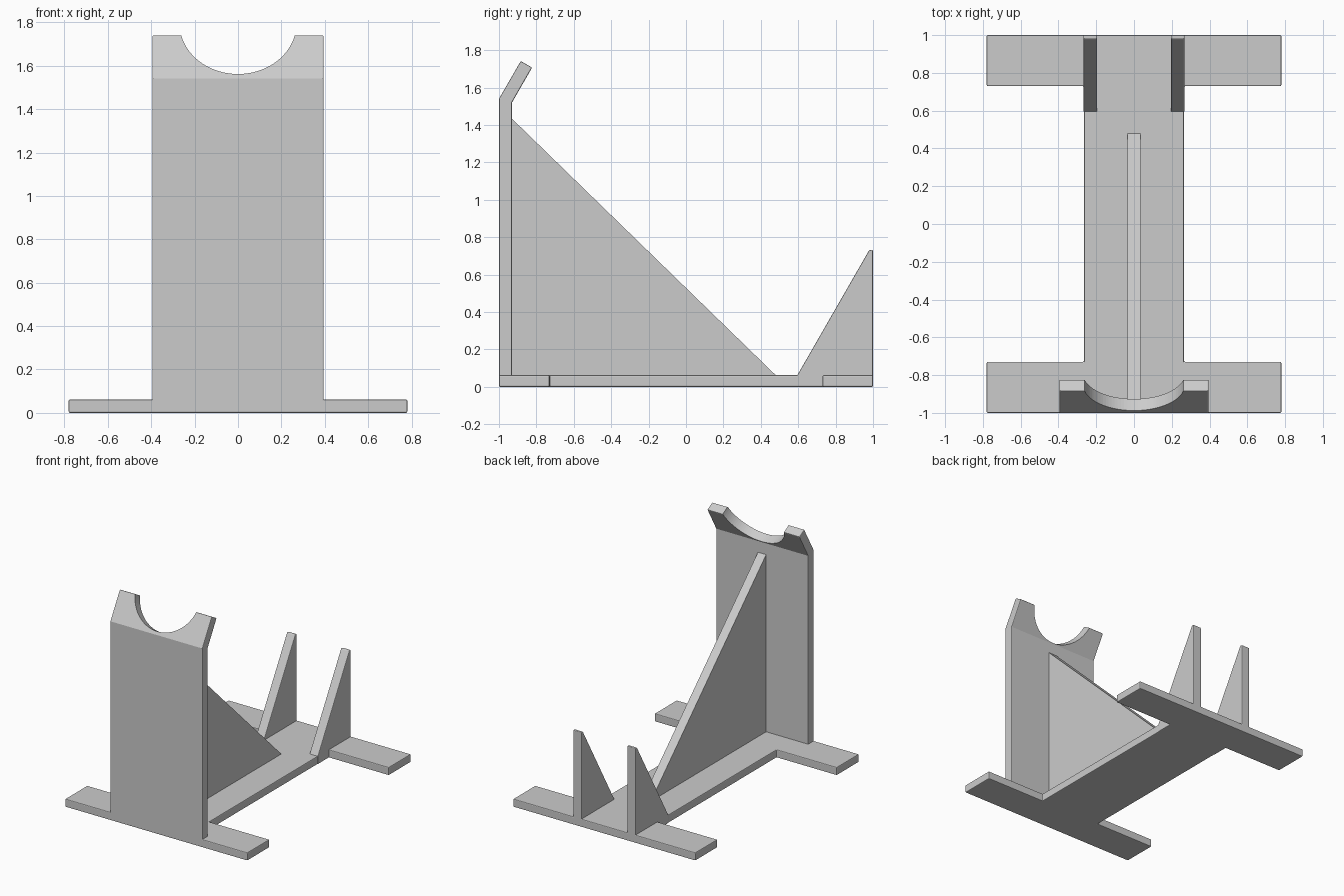
import bpy, bmesh, math
from mathutils import Vector

cube = bpy.data.objects.get("Cube")
if cube:
    bpy.data.objects.remove(cube, do_unlink=True)

GREY = (0.6, 0.6, 0.6, 1)
mat = bpy.data.materials.new("plain grey")
mat.use_nodes = True
mat.diffuse_color = GREY
mat.node_tree.nodes["Principled BSDF"].inputs["Base Color"].default_value = GREY


def extrude(name, outline, vector, bevel=0.006):
    """Solid made by sweeping a flat outline along a vector."""
    bm = bmesh.new()
    face = bm.faces.new([bm.verts.new(p) for p in outline])
    swept = bmesh.ops.extrude_face_region(bm, geom=[face])["geom"]
    verts = [v for v in swept if isinstance(v, bmesh.types.BMVert)]
    bmesh.ops.translate(bm, verts=verts, vec=vector)
    bmesh.ops.recalc_face_normals(bm, faces=bm.faces)
    mesh = bpy.data.meshes.new(name)
    bm.to_mesh(mesh)
    bm.free()
    mesh.materials.append(mat)
    obj = bpy.data.objects.new(name, mesh)
    bpy.context.collection.objects.link(obj)
    if bevel:
        mod = obj.modifiers.new("soft edges", "BEVEL")
        mod.width = bevel
        mod.segments = 2
        mod.limit_method = "ANGLE"
        mod.angle_limit = math.radians(40)
    return obj


def side_plate(name, profile, x0, x1, bevel=0.006):
    """Side profile of (y, z) points given thickness along x."""
    return extrude(name, [(x0, y, z) for y, z in profile], (x1 - x0, 0, 0), bevel)


# I-shaped base
THICK = 0.062
foot, spine, inner = 0.78, 0.265, 0.73
right = [(foot, -1), (foot, -inner), (spine, -inner),
         (spine, inner), (foot, inner), (foot, 1)]
left = [(-x, y) for x, y in reversed(right)]
extrude("base", [(x, y, 0) for x, y in right + left], (0, 0, THICK))

# Upright back plate with its top bent inwards
tilt = math.radians(30)
up = Vector((0, math.sin(tilt), math.cos(tilt)))
normal = Vector((0, math.cos(tilt), -math.sin(tilt)))
bend = Vector((0, -1, 1.54))
tip = bend + up * 0.233
tip_back = tip + normal * 0.07
upright = side_plate("upright_plate", [
    (-1, 0), bend.yz, tip.yz, tip_back.yz, (-0.93, 1.52), (-0.93, 0)], -0.395, 0.395)

# Round notch cut square through the bent top
centre = bend + up * 0.294
radius = 0.269
ring = []
for i in range(96):
    a = math.tau * i / 96
    ring.append(centre - normal * 0.2 + Vector((1, 0, 0)) * radius * math.cos(a)
                + up * radius * math.sin(a))
cutter = extrude("notch_cutter", ring, normal * 0.5, 0)
cutter.hide_render = True
cutter.hide_viewport = True
cut = upright.modifiers.new("notch", "BOOLEAN")
cut.operation = "DIFFERENCE"
cut.solver = "EXACT"
cut.object = cutter

# Central triangular brace
side_plate("centre_brace", [(-0.95, 0.02), (-0.95, 1.452), (-0.93, 1.433),
                            (0.48, THICK), (0.48, 0.02)], -0.035, 0.035, 0)

# Pair of pointed rear stops
for side, s in (("left", 1), ("right", -1)):
    side_plate(side + "_rear_stop", [(0.595, 0), (0.595, THICK), (0.98, 0.732),
                                     (1, 0.732), (1, 0)], s * 0.195, s * 0.268)
